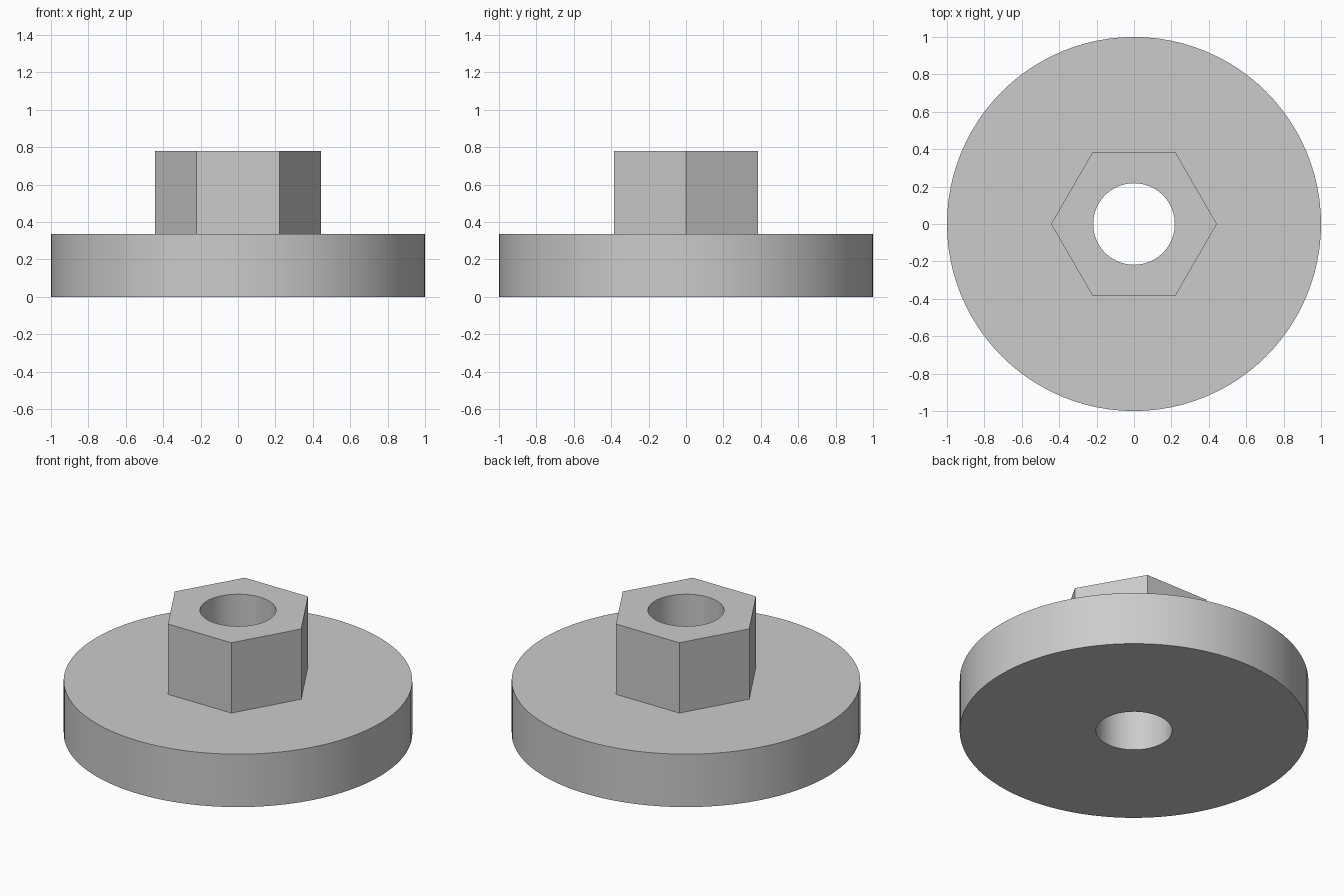
import bpy
import math

if "Cube" in bpy.data.objects:
    bpy.data.objects.remove(bpy.data.objects["Cube"], do_unlink=True)

DISC_TOP, HUB_TOP = 0.335, 0.78

grey = bpy.data.materials.new("plain grey")
grey.use_nodes = True
colour = (0.6, 0.6, 0.6, 1.0)
grey.diffuse_color = colour
grey.node_tree.nodes["Principled BSDF"].inputs["Base Color"].default_value = colour


def prism(name, sides, radius, bottom, top):
    """Upright prism with its first corner on the +x axis."""
    bpy.ops.mesh.primitive_cylinder_add(
        vertices=sides, radius=radius, depth=top - bottom,
        location=(0, 0, (top + bottom) / 2))
    obj = bpy.context.object
    obj.name = obj.data.name = name
    # The primitive starts its first corner on +y
    obj.rotation_euler.z = math.pi / 2
    bpy.ops.object.transform_apply(location=True, rotation=True, scale=True)
    obj.data.materials.append(grey)
    return obj


def combine(target, tool, operation):
    mod = target.modifiers.new(operation.title(), "BOOLEAN")
    mod.operation, mod.object, mod.solver = operation, tool, "EXACT"
    bpy.context.view_layer.objects.active = target
    bpy.ops.object.modifier_apply(modifier=mod.name)
    bpy.data.objects.remove(tool, do_unlink=True)


# Round flange with a hexagonal hub rising from it
flange = prism("flange_with_hex_hub", 96, 1.0, 0, DISC_TOP)
combine(flange, prism("hex_hub", 6, 0.443, DISC_TOP / 2, HUB_TOP), "UNION")

# Round bore straight through both
combine(flange, prism("bore", 96, 0.218, -0.2, HUB_TOP + 0.2), "DIFFERENCE")

bpy.ops.object.select_all(action="DESELECT")
flange.select_set(True)
bpy.context.view_layer.objects.active = flange
bpy.ops.object.shade_smooth_by_angle(angle=math.radians(30))
